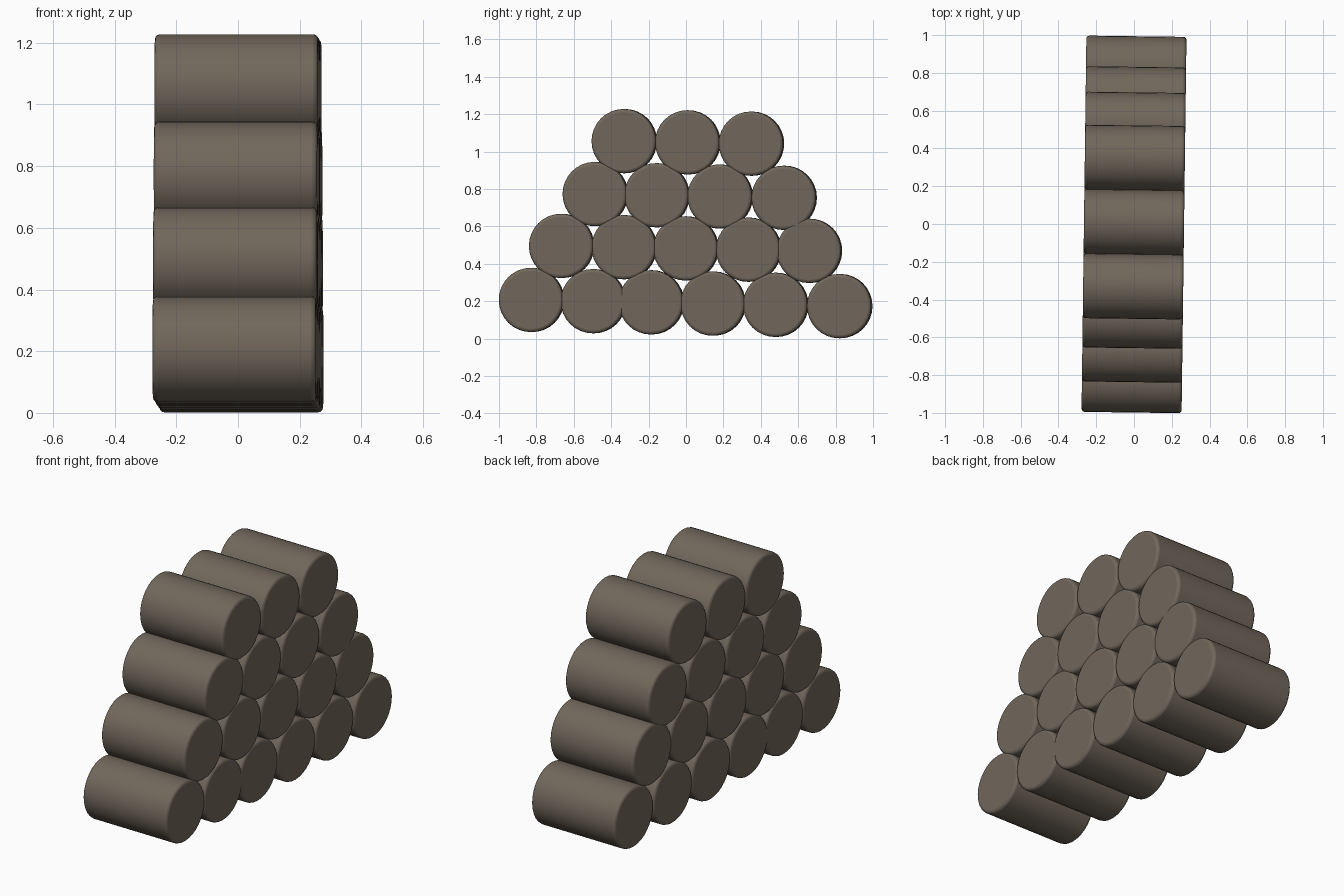
import bpy
import math
from mathutils import Matrix

cube = bpy.data.objects.get("Cube")
if cube:
    bpy.data.objects.remove(cube, do_unlink=True)

RADIUS = 0.172
LENGTH = 0.53
YAW = -0.013     # the whole stack is turned very slightly
SLOPE = -0.02    # each row drops gently toward the back

wood = bpy.data.materials.new("grey brown wood")
wood.use_nodes = True
color = (0.165, 0.135, 0.105, 1)
wood.diffuse_color = color
bsdf = wood.node_tree.nodes["Principled BSDF"]
bsdf.inputs["Base Color"].default_value = color
bsdf.inputs["Roughness"].default_value = 0.8


def add_log(name, y, z):
    """Log lying along x with softened end rims."""
    bpy.ops.mesh.primitive_cylinder_add(vertices=32, radius=RADIUS, depth=LENGTH)
    log = bpy.context.object
    log.name = name
    log.data.materials.append(wood)
    log.data.transform(Matrix.Rotation(math.pi / 2, 4, 'Y'))
    log.rotation_euler.z = YAW
    log.location = (-YAW * y, y, z)
    rim = log.modifiers.new("rounded rim", 'BEVEL')
    rim.width = 0.016
    rim.segments = 3
    rim.limit_method = 'ANGLE'
    rim.angle_limit = math.radians(40)
    bpy.ops.object.shade_smooth_by_angle(angle=math.radians(40))


# Rows from the ground up: centre height and log positions along y
rows = [
    (0.190, [-0.826, -0.495, -0.185, 0.145, 0.48, 0.822]),
    (0.482, [-0.665, -0.33, 0.0, 0.335, 0.66]),
    (0.763, [-0.485, -0.155, 0.183, 0.525]),
    (1.049, [-0.33, 0.01, 0.35]),
]
for r, (height, places) in enumerate(rows):
    for i, y in enumerate(places):
        add_log(f"log_row{r + 1}_{i + 1}", y, height + SLOPE * y)
